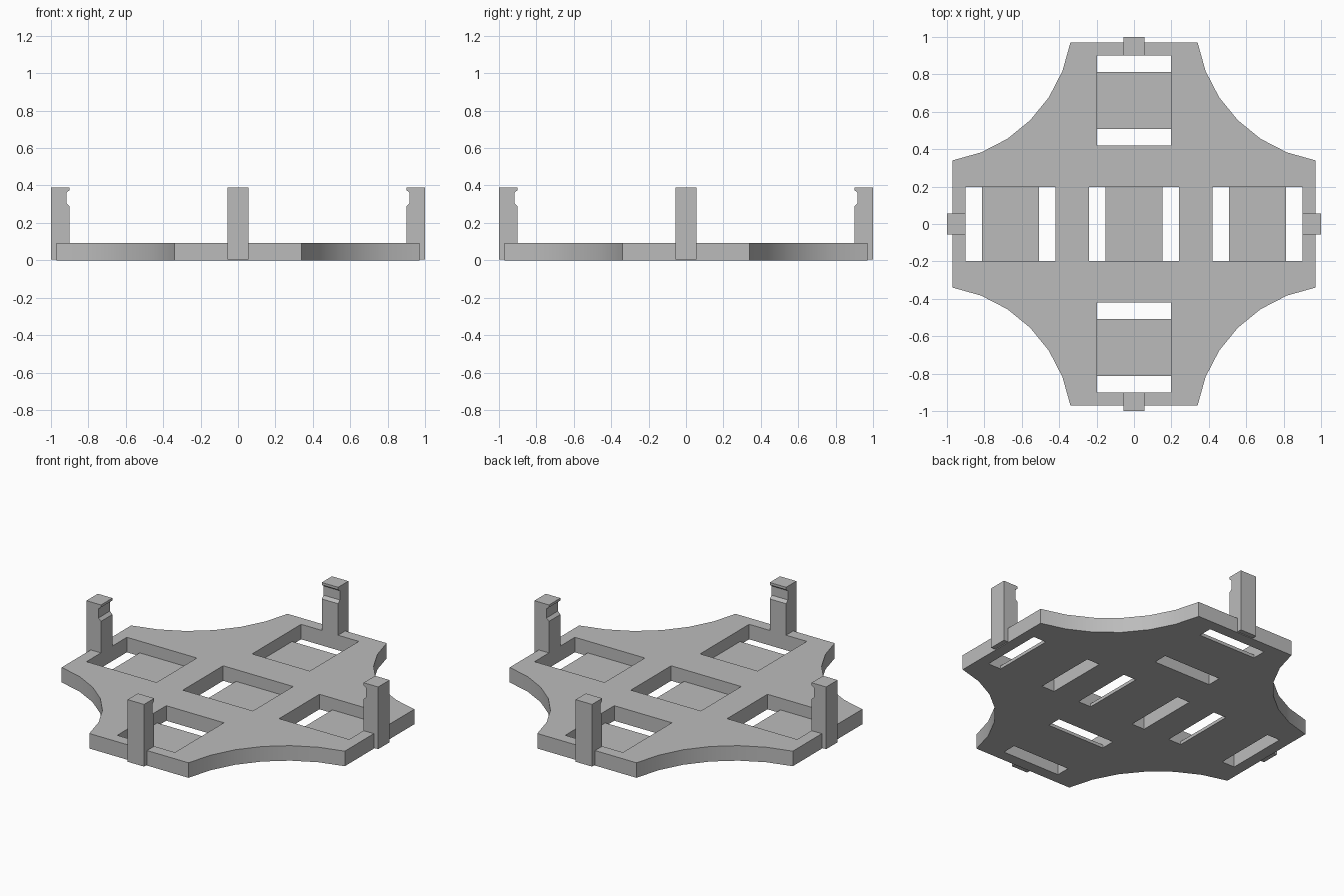
import bpy
import bmesh
from math import radians, cos, sin
from mathutils import Matrix, Vector

if "Cube" in bpy.data.objects:
    bpy.data.objects.remove(bpy.data.objects["Cube"], do_unlink=True)

PLATE_TOP = 0.093
FLOOR_TOP = 0.02

grey = bpy.data.materials.new("light grey")
grey.use_nodes = True
colour = (0.5, 0.5, 0.5, 1)
grey.diffuse_color = colour
grey.node_tree.nodes["Principled BSDF"].inputs["Base Color"].default_value = colour


def make_object(name, bm):
    bmesh.ops.recalc_face_normals(bm, faces=bm.faces)
    mesh = bpy.data.meshes.new(name)
    bm.to_mesh(mesh)
    bm.free()
    mesh.materials.append(grey)
    obj = bpy.data.objects.new(name, mesh)
    bpy.context.collection.objects.link(obj)
    return obj


def extrude_profile(name, points, direction):
    bm = bmesh.new()
    face = bm.faces.new([bm.verts.new(p) for p in points])
    result = bmesh.ops.extrude_face_region(bm, geom=[face], use_keep_orig=True)
    moved = [v for v in result["geom"] if isinstance(v, bmesh.types.BMVert)]
    bmesh.ops.translate(bm, verts=moved, vec=direction)
    return make_object(name, bm)


def boxes(name, rects, z0, z1):
    """One mesh of boxes, each given as centre x, centre y, width, depth."""
    bm = bmesh.new()
    for x, y, w, d in rects:
        place = Matrix.Translation((x, y, (z0 + z1) / 2)) @ Matrix.Diagonal((w, d, z1 - z0, 1))
        bmesh.ops.create_cube(bm, size=1, matrix=place)
    return make_object(name, bm)


def cut(target, cutter):
    cutter.hide_render = True
    mod = target.modifiers.new("cut", "BOOLEAN")
    mod.operation = "DIFFERENCE"
    mod.solver = "EXACT"
    mod.object = cutter
    bpy.context.view_layer.objects.active = target
    bpy.ops.object.modifier_apply(modifier=mod.name)
    bpy.data.objects.remove(cutter, do_unlink=True)


# Base plate: four straight ends joined by concave six-segment arcs
outline = []
for quarter in range(4):
    turn = Matrix.Rotation(radians(90 * quarter), 3, "Z")
    for i in range(7):
        a = radians(80.3 - i * 70.6 / 6)
        corner = Vector((1.1 - 0.771 * cos(a), 1.1 - 0.771 * sin(a), 0))
        outline.append(turn @ corner)
plate = extrude_profile("base_plate", outline, (0, 0, PLATE_TOP))

# Five pockets, each with a pair of slots through its floor
pockets, slots = [], []
for x, y in [(0, 0), (0.66, 0), (-0.66, 0), (0, 0.66), (0, -0.66)]:
    along_y = y != 0
    pockets.append((x, y, 0.395, 0.48) if along_y else (x, y, 0.48, 0.395))
    for s in (-0.196, 0.196):
        slots.append((x, y + s, 0.395, 0.088) if along_y else (x + s, y, 0.088, 0.395))
cut(plate, boxes("pocket_cutter", pockets, FLOOR_TOP, 0.2))
cut(plate, boxes("slot_cutter", slots, -0.1, 0.2))

# Upright clips with a notch near the top of the inner side
clip_profile = [(1, 0.005), (1, 0.39), (0.9, 0.39), (0.9, 0.375), (0.917, 0.362),
                (0.917, 0.305), (0.9, 0.288), (0.9, 0.005)]
clips = []
for i, side in enumerate(("left", "back", "right", "front")):
    clip = extrude_profile(side + "_clip", [(x, -0.056, z) for x, z in clip_profile],
                           (0, 0.112, 0))
    clip.data.transform(Matrix.Rotation(radians(90 * i), 4, "Z"))
    clips.append(clip)

# Smooth the arcs, keep real edges sharp
bpy.ops.object.select_all(action="DESELECT")
for obj in [plate] + clips:
    obj.select_set(True)
bpy.context.view_layer.objects.active = plate
bpy.ops.object.shade_smooth_by_angle(angle=radians(30))
